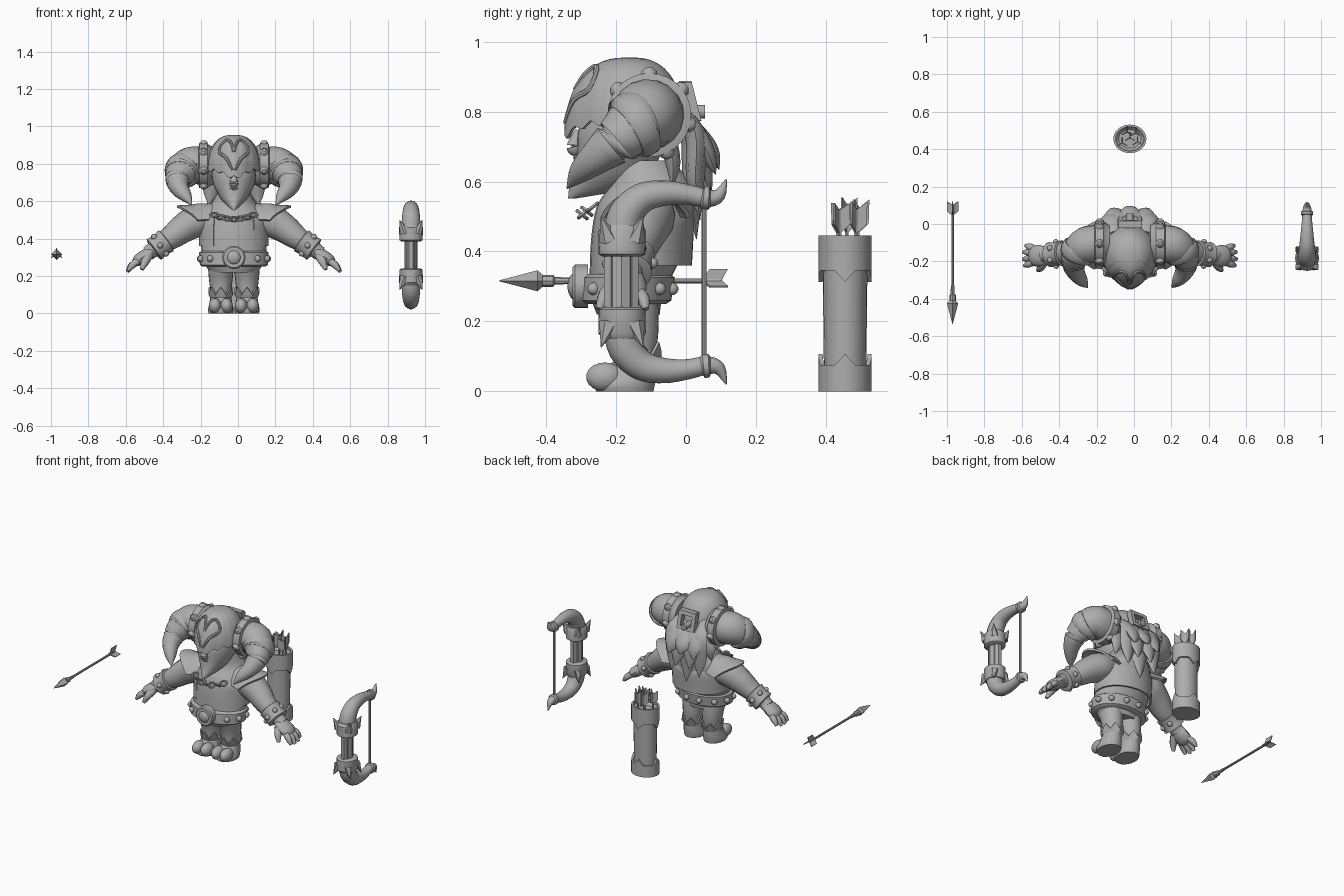
import bpy, bmesh, math
from mathutils import Vector
from math import sin, cos, pi

if "Cube" in bpy.data.objects:
    bpy.data.objects.remove(bpy.data.objects["Cube"])

grey = bpy.data.materials.new("plain_grey")
grey.diffuse_color = (0.42, 0.42, 0.42, 1)
grey.use_nodes = True
grey.node_tree.nodes["Principled BSDF"].inputs["Base Color"].default_value = grey.diffuse_color
OFFSET = -0.022  # the figure stands slightly left of centre


def finish(name, bm):
    bmesh.ops.recalc_face_normals(bm, faces=bm.faces)
    me = bpy.data.meshes.new(name)
    bm.to_mesh(me)
    bm.free()
    me.materials.append(grey)
    ob = bpy.data.objects.new(name, me)
    ob.location.x = OFFSET
    bpy.context.collection.objects.link(ob)
    ob.select_set(True)
    bpy.context.view_layer.objects.active = ob
    bpy.ops.object.shade_smooth_by_angle(angle=math.radians(40))
    ob.select_set(False)
    return ob


def spline(pts, k):
    """Smooth interpolation of points carrying extra values."""
    out = []
    for i in range(len(pts) - 1):
        p = [pts[max(i - 1, 0)], pts[i], pts[i + 1], pts[min(i + 2, len(pts) - 1)]]
        for j in range(k):
            t = j / k
            out.append([b + .5 * t * (c - a + t * (2*a - 5*b + 4*c - d + t * (3*(b - c) + d - a)))
                        for a, b, c, d in zip(*p)])
    return out + [list(pts[-1])]


def skin(name, rings):
    bm = bmesh.new()
    rv = [[bm.verts.new(p) for p in r] for r in rings]
    n = len(rv[0])
    for a, b in zip(rv, rv[1:]):
        for i in range(n):
            bm.faces.new((a[i], a[(i + 1) % n], b[(i + 1) % n], b[i]))
    bm.faces.new(rv[0])
    bm.faces.new(rv[-1])
    return finish(name, bm)


def tube(name, pts, n=14, k=4, flat=1, ref=(0, 0, 1)):
    """Points are (x, y, z, radius); flat scales the width across ref."""
    pts = spline(pts, k) if k > 1 else pts
    rings = []
    for i, p in enumerate(pts):
        t = Vector(pts[min(i + 1, len(pts) - 1)][:3]) - Vector(pts[max(i - 1, 0)][:3])
        u = t.cross(Vector(ref)).normalized()
        v = u.cross(t).normalized()
        r = max(p[3], .001)
        rings.append([Vector(p[:3]) + u * r * cos(2*pi*j/n) + v * r * flat * sin(2*pi*j/n)
                      for j in range(n)])
    return skin(name, rings)


def loft(name, rows, n=28, k=3, x=0):
    """Rows are (z, centre y, radius x, radius y)."""
    rows = spline(rows, k) if k > 1 else rows
    return skin(name, [[(x + rx * sin(2*pi*j/n), cy - ry * cos(2*pi*j/n), z) for j in range(n)]
                       for z, cy, rx, ry in rows])


def patch(name, f, nu, nv, thick):
    bm = bmesh.new()
    g = [[bm.verts.new(f(i / nu, j / nv)) for j in range(nv + 1)] for i in range(nu + 1)]
    for i in range(nu):
        for j in range(nv):
            bm.faces.new((g[i][j], g[i + 1][j], g[i + 1][j + 1], g[i][j + 1]))
    bmesh.ops.remove_doubles(bm, verts=bm.verts, dist=.0005)
    bmesh.ops.recalc_face_normals(bm, faces=bm.faces)
    bmesh.ops.solidify(bm, geom=bm.faces[:], thickness=thick)
    return finish(name, bm)


def ball(name, p, r, s=(1, 1, 1)):
    bm = bmesh.new()
    bmesh.ops.create_uvsphere(bm, u_segments=14, v_segments=9, radius=r)
    for v in bm.verts:
        v.co = Vector(a * b for a, b in zip(v.co, s)) + Vector(p)
    return finish(name, bm)


def zigzag(u, teeth):
    return abs((u * teeth) % 1 - .5) * 2


# torso, belt and buckle
loft("torso", [(.22, -.165, .125, .09), (.28, -.17, .165, .105), (.36, -.15, .175, .125),
               (.45, -.13, .178, .14), (.53, -.115, .168, .14), (.59, -.10, .12, .12), (.66, -.13, .08, .09)])
loft("belt", [(.25, -.172, .168, .115), (.26, -.172, .182, .13), (.325, -.165, .186, .133), (.335, -.165, .172, .12)], k=1)
tube("buckle", [(0, -.28, .30, .062), (0, -.318, .30, .062), (0, -.325, .30, .055), (0, -.325, .30, .044),
                (0, -.318, .30, .042)], n=24, k=1)
ball("buckle_boss", (0, -.315, .30), .04, (1, .6, 1))
for a in (.75, 1.25, 1.8, 2.35, 2.9, -.75, -1.25, -1.8, -2.35, -2.9):
    ball("belt_stud", (.186 * sin(a), -.168 - .132 * cos(a), .293), .018)


# open vest
def vest(u, v):
    a = .62 + u * (2 * pi - 1.24)
    w = 1 - .42 * max(0, v - .65) / .35
    return (.186 * sin(a) * w, -.13 + .012 * v - .147 * cos(a) * w, .36 + .225 * v)


patch("vest", vest, 36, 6, .012)

# chain necklace
for i in range(7):
    u = i / 3 - 1
    bm = bmesh.new()
    for j in range(12):
        for k in range(6):
            r = .017 + .006 * cos(k * pi / 3)
            q = (r * cos(j * pi / 6) * 1.25, .006 * sin(k * pi / 3), r * sin(j * pi / 6))
            tw = .9 * (-1) ** i
            bm.verts.new((u * .105 + q[0], -.297 + .03 * u * u + q[1] * cos(tw) + q[2] * sin(tw),
                          .505 + .022 * u * u + q[2] * cos(tw) - q[1] * sin(tw)))
    bm.verts.ensure_lookup_table()
    for j in range(12):
        for k in range(6):
            bm.faces.new([bm.verts[(j + d) % 12 * 6 + (k + e) % 6] for d, e in ((0, 0), (1, 0), (1, 1), (0, 1))])
    finish("chain_link", bm)

# face, beard, nose and mouth
loft("head", [(.80, -.17, .12, .12), (.74, -.185, .118, .125), (.69, -.19, .11, .122), (.65, -.20, .092, .115),
              (.61, -.215, .068, .108), (.575, -.26, .035, .075), (.552, -.325, .006, .012)])
tube("nose", [(0, -.305, .745, .012), (0, -.318, .715, .018), (0, -.318, .695, .024), (0, -.30, .683, .012)], n=10)
tube("mouth", [(-.03, -.30, .672, .003), (0, -.315, .668, .008), (.03, -.30, .672, .003)], n=8)


# helmet with pointed front and jagged brow
def dome(a, t):
    c = max(cos(t * pi / 2), 0) ** .75
    f = max(cos(a), 0)
    ry = .158 + .03 * f ** 6
    rim = .755 - .04 * f ** 10 + (.022 * zigzag(a / 2.4 + .5, 6) if abs(a) < 1.2 else -.005)
    return Vector((.15 * sin(a) * c, -.16 - ry * cos(a) * c, rim + (.955 - rim) * sin(t * pi / 2)))


patch("helmet", lambda u, v: dome((u * 2 - 1) * pi, v), 72, 14, .01)
for s in (-1, 1):
    ridge = [dome(s * a, t) for a, t in ((.05, .1), (.3, .28), (.62, .36), (.66, .5), (.4, .66), (.12, .58), (.04, .4))]
    tube("helmet_crest", [(*p, r) for p, r in zip(ridge, (.006, .01, .009, .008, .009, .008, .004))], n=8)
# clasp behind the helmet
for x, z, w, h in ((0, .875, .055, .012), (0, .785, .055, .012), (-.05, .83, .012, .055), (.05, .83, .012, .055)):
    bm = bmesh.new()
    bmesh.ops.create_cube(bm, size=2)
    for v in bm.verts:
        v.co = Vector((x + v.co.x * w, .012 + v.co.y * .018 - (v.co.z * h + z - .83) * .25, z + v.co.z * h))
    finish("back_clasp", bm)
tube("clasp_peg", [(0, -.01, .80, .02), (0, .055, .80, .02)], n=10, k=1)

# mane of pointed locks
for x, tx, ty, tz, r in ((0, 0, .095, .635, .06), (-.07, -.09, .085, .62, .055), (.07, .09, .085, .62, .055),
                         (-.04, -.05, .07, .54, .06), (.04, .05, .07, .54, .06), (0, 0, .03, .435, .065),
                         (-.09, -.10, .04, .49, .06), (.09, .10, .04, .49, .06),
                         (-.11, -.135, -.04, .58, .05), (.11, .135, -.04, .58, .05)):
    tube("hair_lock", [(x * .8, -.05, .82, r * .6), (x, min(ty - .015, .025), .74, r),
                       ((x + tx) / 2, ty * .8 - .005, tz + (.74 - tz) * .45, r * .85), (tx, ty, tz, .002)],
         n=8, flat=.5, ref=(0, 1, 0))

for s in (-1, 1):
    # horn, its studded band
    tube("horn_band", [(s * .11, -.105, .79, .10), (s * .135, -.105, .79, .112), (s * .14, -.105, .79, .12),
                       (s * .185, -.105, .79, .12), (s * .19, -.105, .79, .10)], n=28, k=1)
    tube("horn", [(s * .18, -.105, .79, .10), (s * .235, -.115, .79, .10), (s * .278, -.15, .76, .085),
                  (s * .30, -.20, .715, .068), (s * .29, -.255, .67, .05), (s * .255, -.305, .625, .032),
                  (s * .225, -.34, .58, .002)], n=18, ref=(0, 1, 1))
    tube("horn_ring", [(s * .262, -.125, .772, .094), (s * .27, -.14, .765, .099),
                       (s * .28, -.155, .752, .096), (s * .285, -.17, .742, .084)], n=18, ref=(0, 1, 1))
    for i in range(7):
        a = i * 2 * pi / 7
        tube("band_stud", [(s * .162, -.105 + q * sin(a), .79 + q * cos(a), r)
                           for q, r in ((.11, .024), (.125, .022), (.136, .01))], n=10, k=1, ref=(1, 0, 0))

    # pointed shoulder plate
    def pad(u, v):
        a = (u * 2 - 1) * 1.25
        x = .09 + v * (.09 + .125 * max(0, cos(a)) ** 2)
        return (s * x, -.115 + (.105 + .03 * v) * sin(a), .465 + (.125 - .012 * v) * cos(a))

    patch("shoulder_plate", pad, 16, 5, .012)

    # arm, cuff, hand
    tube("arm", [(s * .12, -.115, .51, .075), (s * .19, -.12, .50, .09), (s * .27, -.135, .455, .078),
                 (s * .33, -.15, .41, .066), (s * .42, -.165, .35, .045), (s * .46, -.165, .32, .04)])
    d = Vector((s * .80, -.1, -.58))
    c = Vector((s * .395, -.16, .365))
    tube("wrist_cuff", [(*(c + d * q), r) for q, r in ((-.045, .055), (-.04, .069), (-.012, .064), (.012, .064),
                                                       (.04, .067), (.045, .05))], n=20, k=1)
    for i in range(6):
        a = i * pi / 3 + .5
        e = Vector((s * .58, 0, .8)) * cos(a) + Vector((0, 1, 0)) * sin(a)
        ball("cuff_stud", c + e * .064, .016)
    tube("palm", [(s * .435, -.165, .338, .04), (s * .47, -.17, .312, .056), (s * .51, -.17, .285, .055),
                  (s * .53, -.17, .27, .035)], flat=.6)
    for i, (y, l) in enumerate(((-.215, .9), (-.185, 1), (-.152, .97), (-.122, .8))):
        tube("finger", [(s * .505, y * .7 - .05, .285, .018), (s * (.505 + .04 * l), y, .285 - .028 * l, .019),
                        (s * (.505 + .066 * l), y * 1.15 + .025, .285 - .063 * l, .009)], n=9)
    tube("thumb", [(s * .455, -.195, .31, .024), (s * .475, -.23, .275, .022), (s * .492, -.248, .235, .01)], n=9)

    # leg, fringed boot, split toe
    loft("leg", [(.03, -.145, .05, .055), (.10, -.145, .052, .058), (.17, -.145, .062, .066),
                 (.25, -.16, .068, .08), (.29, -.165, .06, .075)], n=20, x=s * .07)

    def fringe(u, v):
        a = u * 2 * pi
        z = .075 + v * (.025 + .04 * zigzag(u, 7))
        w = .9 + .25 * v
        return (s * .07 + .058 * w * sin(a), -.145 - .066 * w * cos(a), z)

    patch("boot_fringe", fringe, 28, 2, .008)
    loft("boot", [(0, -.175, .064, .082), (.02, -.175, .068, .086), (.05, -.16, .062, .075),
                  (.085, -.147, .056, .062)], n=20, x=s * .07)
    for q in (-1, 1):
        ball("boot_toe", (s * .07 + q * .031, -.232, .024), .036, (.95, 1.5, 1.15)).location.z = .017

# bow: grip, collars, limbs, string (mirrored about its middle height)
OFFSET = .925
M = .313
tube("bow_grip", [(0, -.185, .17, .036), (0, -.185, .45, .036)], n=8, k=1, ref=(0, 1, 0), flat=1)
for y in (-.215, -.155):
    tube("grip_slat", [(0, y, .19, .022), (0, y, .43, .022)], n=6, k=1, ref=(0, 1, 0))
for m in (1, -1):
    def Z(z):
        return M + m * (z - M)
    loft("bow_collar", [(Z(.385), -.183, .05, .055), (Z(.392), -.183, .062, .067), (Z(.46), -.183, .064, .068),
                        (Z(.475), -.18, .055, .058)], n=20, k=1)
    tube("bow_limb", [(0, -.185, Z(.44), .052), (0, -.172, Z(.505), .05), (0, -.125, Z(.553), .043),
                      (0, -.06, Z(.567), .036), (0, .005, Z(.563), .029), (0, .06, Z(.552), .026),
                      (0, .095, Z(.562), .019), (0, .115, Z(.606), .002)], ref=(1, 0, 0))
    tube("limb_ring", [(0, .045, Z(.555), .028), (0, .05, Z(.554), .034), (0, .065, Z(.553), .034),
                       (0, .07, Z(.553), .026)], k=1, ref=(1, 0, 0))
    for i in range(4):
        a = i * pi / 2 + pi / 4
        dx, dy = sin(a), cos(a)
        tube("collar_spike", [(dx * .05, -.183 + dy * .052, Z(.435), .03),
                              (dx * .085, -.183 + dy * .085, Z(.50), .001)], n=6, k=1, ref=(1, 0, 0))
tube("bow_string", [(0, .052, .09, .007), (0, .052, .54, .007)], n=8, k=1, ref=(0, 1, 0))


def fletching(c, d, u, v, l, w):
    """Three swept feathers around an arrow end."""
    for i in range(3):
        a = i * 2 * pi / 3 + pi / 2
        e = u * cos(a) + v * sin(a)
        side = d.cross(e) * .003
        bm = bmesh.new()
        prof = [c, c + e * w + d * l * .3, c + e * w + d * l, c + d * l * .75]
        lo, hi = [[bm.verts.new(p + side * q) for p in prof] for q in (-1, 1)]
        bm.faces.new(lo)
        bm.faces.new(hi)
        for j in range(4):
            bm.faces.new((lo[j], lo[(j + 1) % 4], hi[(j + 1) % 4], hi[j]))
        finish("fletching", bm)


X, Y, UP = Vector((1, 0, 0)), Vector((0, 1, 0)), Vector((0, 0, 1))

# loose arrow
OFFSET = -.97
A = .316
tube("arrow_shaft", [(0, -.40, A, .007), (0, .10, A, .007)], n=8, k=1)
tube("arrow_head", [(0, -.535, A, .001), (0, -.425, A, .03), (0, -.405, A, .013)], n=4, k=1)
tube("arrow_socket", [(0, -.41, A, .017), (0, -.38, A, .017), (0, -.375, A, .011), (0, -.33, A, .009)], n=8, k=1)
fletching(Vector((0, .045, A)), Y, X, UP, .075, .034)

# quiver with jagged collars and arrows
OFFSET = -.022
loft("quiver", [(.01, .455, .07, .06), (.35, .455, .074, .064), (.43, .455, .074, .064), (.415, .455, .06, .05)], n=24, k=1)
for z0, z1, m in ((.445, .345, -1), (0, .075, 1)):
    patch("quiver_collar", lambda u, v: (.088 * sin(u * 2 * pi), .455 - .076 * cos(u * 2 * pi),
          z0 + (z1 - z0 + m * .032 * max(0, 2 * zigzag(u, 4) - 1)) * v), 48, 3, .012)
loft("quiver_base", [(0, .455, .08, .068), (.02, .455, .08, .068)], n=24, k=1)
for x, y in ((0, .46), (-.04, .435), (.04, .44), (-.015, .49), (.03, .485)):
    d = Vector((x * .3, (y - .455) * .9, 1)).normalized()
    c = Vector((x, y, .40))
    tube("quiver_arrow", [(*c, .006), (*(c + d * .12), .006)], n=6, k=1, ref=(0, 1, 0))
    fletching(c + d * .05, d, X, Y, .105 - abs(x) * .4, .03)
